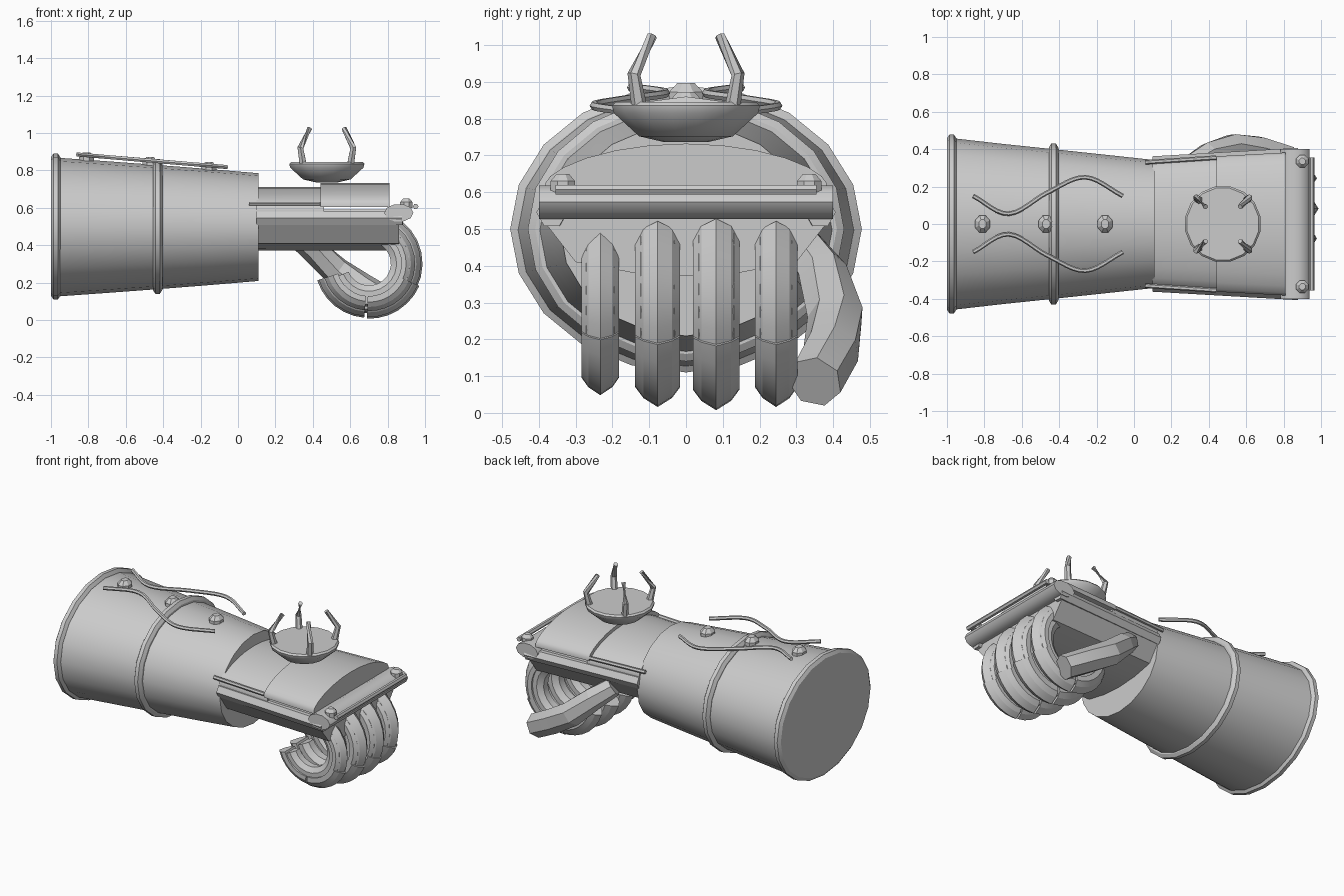
import bpy, bmesh
from math import sin, cos, pi, radians
from mathutils import Vector

if "Cube" in bpy.data.objects:
    bpy.data.objects.remove(bpy.data.objects["Cube"])

metal = bpy.data.materials.new("light_grey_metal")
metal.use_nodes = True
grey = (0.6, 0.6, 0.6, 1)
metal.diffuse_color = grey
metal.node_tree.nodes["Principled BSDF"].inputs["Base Color"].default_value = grey


def loft(name, rings, angle=35):
    """Skin a list of equal-length point rings and cap both ends."""
    bm = bmesh.new()
    rows = [[bm.verts.new(p) for p in ring] for ring in rings]
    n = len(rows[0])
    for a, b in zip(rows, rows[1:]):
        for i in range(n):
            j = (i + 1) % n
            bm.faces.new((a[i], a[j], b[j], b[i]))
    bm.faces.new(rows[0][::-1])
    bm.faces.new(rows[-1])
    bmesh.ops.recalc_face_normals(bm, faces=bm.faces)
    mesh = bpy.data.meshes.new(name)
    bm.to_mesh(mesh)
    bm.free()
    mesh.materials.append(metal)
    ob = bpy.data.objects.new(name, mesh)
    bpy.context.collection.objects.link(ob)
    bpy.ops.object.select_all(action="DESELECT")
    ob.select_set(True)
    bpy.context.view_layer.objects.active = ob
    if angle:
        bpy.ops.object.shade_smooth_by_angle(angle=radians(angle))
    return ob


def around(n, turn=0.0):
    return [2 * pi * (i + turn) / n for i in range(n)]


def hoop(x, ry, rz, zc, n=20):
    return [(x, ry * cos(t), zc + rz * sin(t)) for t in around(n)]


def turned(name, centre, profile, n, sx=1, angle=35):
    """Lathe (radius, height) pairs about a vertical axis."""
    cx, cy, cz = centre
    return loft(name, [[(cx + sx * r * cos(t), cy + r * sin(t), cz + h)
                        for t in around(n, 0.5)] for r, h in profile], angle)


def tube(name, path, radii, n=6, angle=35):
    """Sweep a regular polygon along a path."""
    pts = [Vector(p) for p in path]
    rings = []
    for i, p in enumerate(pts):
        d = (pts[min(i + 1, len(pts) - 1)] - pts[max(i - 1, 0)]).normalized()
        up = Vector((0, 0, 1)) if abs(d.z) < 0.9 else Vector((1, 0, 0))
        u = d.cross(up).normalized()
        v = u.cross(d)
        rings.append([p + radii[i] * (u * cos(t) + v * sin(t)) for t in around(n)])
    return loft(name, rings, angle)


def smooth_path(points, steps=6):
    """Catmull-Rom interpolation through a few points."""
    p = [Vector(q) for q in points]
    p = [2 * p[0] - p[1]] + p + [2 * p[-1] - p[-2]]
    out = []
    for a, b, c, d in zip(p, p[1:], p[2:], p[3:]):
        for k in range(steps):
            t = k / steps
            out.append(0.5 * (2 * b + (c - a) * t + (2 * a - 5 * b + 4 * c - d) * t * t
                              + (3 * b - a - 3 * c + d) * t ** 3))
    return out + [p[-2]]


# Forearm cuff with two raised bands
cuff = [(-0.98, 0.46, 0.372), (-0.7, 0.428, 0.352), (-0.43, 0.4, 0.332),
        (-0.15, 0.37, 0.31), (0.11, 0.342, 0.288)]
loft("forearm_cuff", [hoop(x, ry, rz, 0.497) for x, ry, rz in cuff])
for name, x, ry, rz in (("end_band", -0.975, 0.478, 0.39), ("middle_band", -0.43, 0.43, 0.36)):
    loft(name, [hoop(x - 0.025, ry - 0.02, rz - 0.02, 0.5),
                hoop(x - 0.012, ry, rz, 0.5), hoop(x + 0.012, ry, rz, 0.5),
                hoop(x + 0.025, ry - 0.02, rz - 0.02, 0.5)], 25)

# Wavy rods and studs on top of the cuff
wave = [(-0.86, 0.15), (-0.67, 0.055), (-0.46, 0.17), (-0.26, 0.25), (-0.06, 0.15)]
for side, s in (("left", 1), ("right", -1)):
    path = smooth_path([(x, s * y, 0.813 - 0.084 * x) for x, y in wave])
    tube(side + "_wavy_rod", path, [0.012] * len(path))
for i, (x, top) in enumerate(((-0.81, 0.897), (-0.47, 0.872), (-0.155, 0.845))):
    turned(f"cuff_stud_{i + 1}", (x, 0, top),
           [(0.05, -0.06), (0.05, -0.025), (0.025, 0)], 8, 0.85, 20)


# Palm block under the back of the hand
def palm_ring(x, k):
    half = [(0.355, 0.59), (0.378, 0.51), (0.3, 0.41), (0.15, 0.382)]
    return ([(x, y * k, z) for y, z in half] + [(x, 0, 0.373)]
            + [(x, -y * k, z) for y, z in half[::-1]])


loft("palm", [palm_ring(0.1, 0.9), palm_ring(0.86, 1)], 25)


# Domed plates over the back of the hand
def dome_ring(x, w, low, top, n=12):
    arc = [(x, w * cos(pi * i / n), low + 0.02 + (top - low - 0.02) * sin(pi * i / n) ** 1.3)
           for i in range(n + 1)]
    return [(x, w, low)] + arc + [(x, -w, low)]


loft("rear_hand_plate", [dome_ring(0.1, 0.333, 0.58, 0.71), dome_ring(0.46, 0.356, 0.58, 0.71)])
loft("front_hand_plate", [dome_ring(0.44, 0.362, 0.605, 0.732),
                          dome_ring(0.81, 0.382, 0.605, 0.732)])
for side, s in (("left", 1), ("right", -1)):
    tube(side + "_edge_rod", [(0.06, s * 0.33, 0.622), (0.44, s * 0.355, 0.622)], [0.012] * 2)
    tube(side + "_side_beam", [(0.1, s * 0.32, 0.545), (0.88, s * 0.365, 0.545)], [0.042] * 2)

# Knuckle bar, its front rod and two bolts
loft("knuckle_bar", [[(0.86 + 0.078 * cos(t), y, 0.573 + 0.048 * sin(t)) for t in around(10)]
                     for y in (-0.4, 0.4)], 40)
tube("knuckle_rod", [(0.95, -0.355, 0.607), (0.95, 0.355, 0.607)], [0.015] * 2)
for side, s in (("left", 1), ("right", -1)):
    turned(side + "_knuckle_bolt", (0.9, s * 0.335, 0.6),
           [(0.036, 0), (0.036, 0.03), (0.018, 0.05)], 8, 1, 20)


# Curled fingers: a core with overlapping ridged plates
def curl(name, y, scale, width, profile, start, end, steps):
    cx, cz = 0.7, 0.302
    rings = []
    for k in range(steps + 1):
        t = radians(start + (end - start) * k / steps)
        rings.append([(cx + scale * r * cos(t), y + width * w, cz + scale * r * sin(t))
                      for r, w in profile])
    loft(name, rings, 20)


core = [(0.265, 0), (0.25, 0.38), (0.17, 0.4), (0.135, 0.2), (0.135, -0.2), (0.17, -0.4), (0.25, -0.38)]
for finger, y, scale, width in (("index", 0.245, 0.98, 0.115), ("middle", 0.082, 1.01, 0.126),
                                ("ring", -0.077, 0.98, 0.122), ("little", -0.233, 0.87, 0.102)):
    curl(finger + "_finger", y, scale, width, core, 56, -158, 14)
    for part, start, end, grow in (("base", 52, -28, 0.0), ("middle", -24, -92, 0.008),
                                   ("tip", -95, -162, 0.004)):
        outer, inner = 0.284 + grow, 0.2
        plate = [(outer, 0), (outer - 0.025, 0.32), (outer - 0.055, 0.5), (inner, 0.5),
                 (inner, -0.5), (outer - 0.055, -0.5), (outer - 0.025, -0.32)]
        curl(f"{finger}_{part}_plate", y, scale, width, plate, start, end, 6)

# Thumb reaching forward and down on the left side
tube("thumb", [(0.3, 0.31, 0.46), (0.4, 0.37, 0.38), (0.53, 0.408, 0.26),
               (0.67, 0.395, 0.17), (0.82, 0.35, 0.085)],
     [0.06, 0.07, 0.078, 0.078, 0.076], 7, 15)

# Dish on the back of the hand with four bent prongs
dish = (0.475, 0, 0)
turned("dish", dish, [(0.06, 0.736), (0.13, 0.752), (0.2, 0.815), (0.205, 0.835), (0.195, 0.845)], 16)
for i in range(4):
    t = pi / 4 + i * pi / 2
    tube(f"prong_{i + 1}", [(0.475 + r * cos(t), r * sin(t), z)
                            for r, z in ((0.18, 0.835), (0.2, 0.92), (0.13, 1.025))],
         [0.021, 0.018, 0.014], 6, 20)
